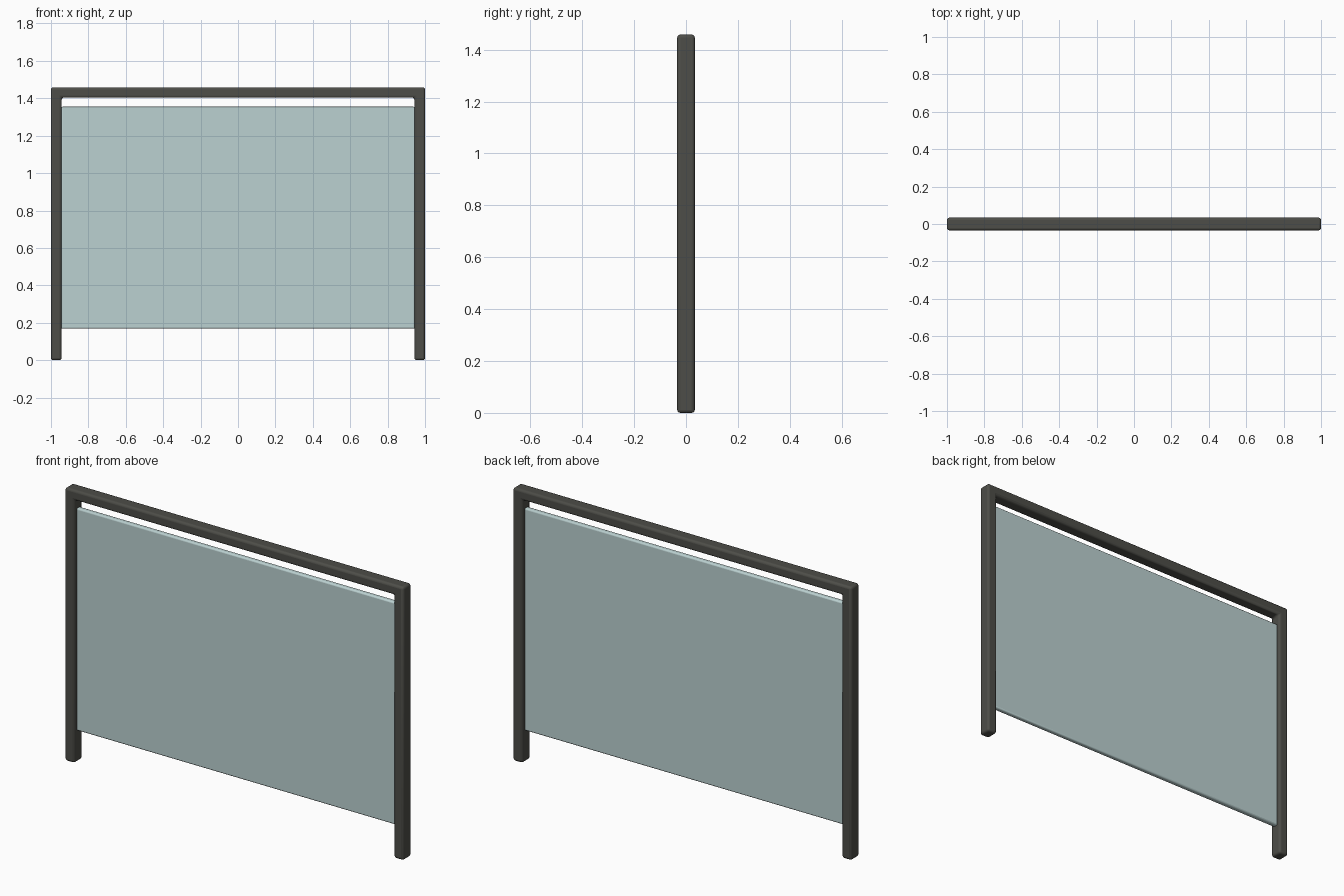
import bpy, bmesh, math

if "Cube" in bpy.data.objects:
    bpy.data.objects.remove(bpy.data.objects["Cube"])

W, H, BAR, D = 1.0, 1.458, 0.057, 0.068   # half width, height, bar width, depth


def material(name, rgba):
    m = bpy.data.materials.new(name)
    m.diffuse_color = rgba
    m.use_nodes = True
    m.node_tree.nodes["Principled BSDF"].inputs["Base Color"].default_value = m.diffuse_color
    return m


def slab(name, outline, depth, radius, segments, mat):
    """Front outline (x, z) extruded through y, with rounded edges."""
    bm = bmesh.new()
    face = bm.faces.new([bm.verts.new((x, -depth / 2, z)) for x, z in outline])
    ext = bmesh.ops.extrude_face_region(bm, geom=[face])
    verts = [g for g in ext["geom"] if isinstance(g, bmesh.types.BMVert)]
    bmesh.ops.translate(bm, verts=verts, vec=(0, depth, 0))
    bmesh.ops.recalc_face_normals(bm, faces=bm.faces)
    me = bpy.data.meshes.new(name)
    bm.to_mesh(me)
    bm.free()
    me.materials.append(mat)
    ob = bpy.data.objects.new(name, me)
    bpy.context.collection.objects.link(ob)
    bev = ob.modifiers.new("rounding", "BEVEL")
    bev.width, bev.segments = radius, segments
    bpy.ops.object.select_all(action="DESELECT")
    ob.select_set(True)
    bpy.context.view_layer.objects.active = ob
    bpy.ops.object.shade_smooth_by_angle(angle=math.radians(40))
    return ob


metal = material("dark_metal", (0.075, 0.075, 0.065, 1))
glass = material("tinted_glass", (0.5, 0.64, 0.64, 0.6))

# Frame: two posts joined by a top rail
I = W - BAR
slab("frame", [(-W, 0), (-I, 0), (-I, H - 0.054), (I, H - 0.054),
               (I, 0), (W, 0), (W, H), (-W, H)], D, 0.012, 3, metal)

# Glass panel held between the posts
P = I + 0.004
slab("glass_panel", [(-P, 0.168), (P, 0.168), (P, 1.355), (-P, 1.355)],
     0.028, 0.008, 3, glass)
